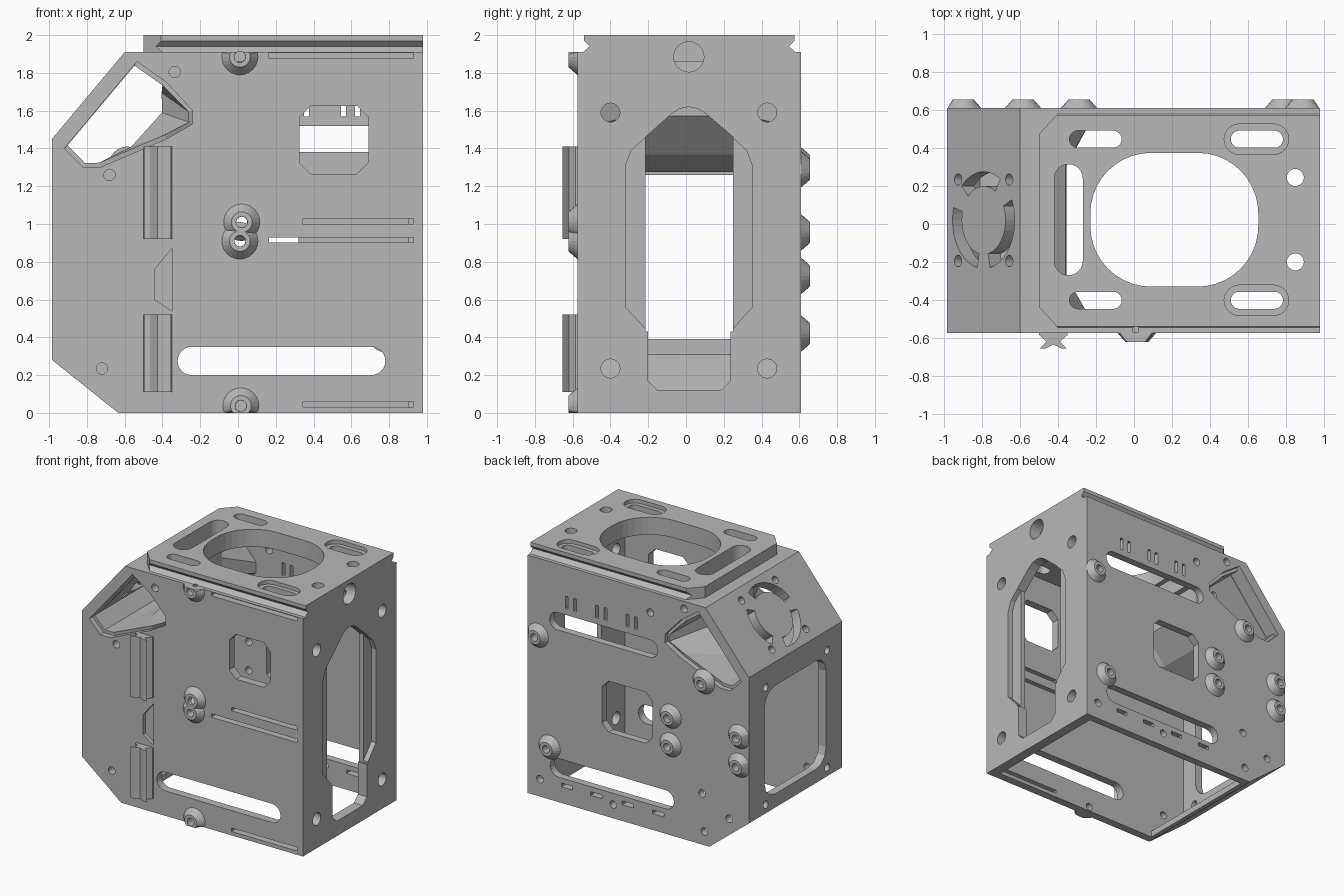
import bpy, bmesh, math
from mathutils import Vector

cube = bpy.data.objects.get("Cube")
if cube:
    bpy.data.objects.remove(cube)

grey = bpy.data.materials.new("plain grey")
grey.use_nodes = True
grey.diffuse_color = (0.48, 0.48, 0.48, 1)
grey.node_tree.nodes["Principled BSDF"].inputs["Base Color"].default_value = (0.48, 0.48, 0.48, 1)

# Drawing planes: origin, two in-plane axes and the extrusion axis
X, Y, Z = Vector((1, 0, 0)), Vector((0, 1, 0)), Vector((0, 0, 1))
O = Vector((0, 0, 0))
SLOPE_V = Vector((0.385, 0, 0.46)).normalized()
PLANES = {
    "x": (O, Y, Z, X),
    "y": (O, X, Z, Y),
    "z": (O, X, Y, Z),
    "slope": (Vector((-0.7925, 0.02, 1.68)), SLOPE_V, Y, Vector((-0.46, 0, 0.385)).normalized()),
}


def add(name, bm):
    bmesh.ops.recalc_face_normals(bm, faces=bm.faces)
    me = bpy.data.meshes.new(name)
    bm.to_mesh(me)
    bm.free()
    me.materials.append(grey)
    ob = bpy.data.objects.new(name, me)
    bpy.context.scene.collection.objects.link(ob)
    return ob


def prism(name, pts, plane, a, b):
    o, u, v, n = PLANES[plane]
    clean = []
    for p in pts:
        if not clean or math.dist(p, clean[-1]) > 1e-4:
            clean.append(p)
    if math.dist(clean[0], clean[-1]) < 1e-4:
        clean.pop()
    bm = bmesh.new()
    lo, hi = [[bm.verts.new(o + u * p[0] + v * p[1] + n * d) for p in clean] for d in (a, b)]
    bm.faces.new(lo)
    bm.faces.new(hi)
    for i in range(len(clean)):
        j = (i + 1) % len(clean)
        bm.faces.new((lo[i], lo[j], hi[j], hi[i]))
    return add(name, bm)


def rrect(u0, u1, v0, v1, r=0.0, n=6):
    corners = [(u1 - r, v1 - r), (u0 + r, v1 - r), (u0 + r, v0 + r), (u1 - r, v0 + r)]
    return [(c[0] + r * math.cos((k + i / n) * math.pi / 2), c[1] + r * math.sin((k + i / n) * math.pi / 2))
            for k, c in enumerate(corners) for i in range(n + 1)]


def slot(u0, u1, v0, v1):
    return rrect(u0, u1, v0, v1, min(u1 - u0, v1 - v0) / 2)


def disc(u, v, r=0.03):
    return rrect(u - r, u + r, v - r, v + r, r)


def arc_slot(a0, a1, r0, r1, n=12):
    ang = [math.radians(a0 + (a1 - a0) * i / n) for i in range(n + 1)]
    return [(r1 * math.cos(a), r1 * math.sin(a)) for a in ang] + \
           [(r0 * math.cos(a), r0 * math.sin(a)) for a in reversed(ang)]


# Housing block and the dovetailed lid plate
side = [(-0.985, 0.28), (-0.635, 0), (0.98, 0), (0.98, 1.91), (-0.6, 1.91), (-0.985, 1.45)]
housing = prism("housing", side, "y", -0.575, 0.61)
lid = [(-0.545, 1.88), (-0.545, 1.91), (-0.51, 1.94), (-0.54, 1.97), (-0.54, 2.0),
       (0.575, 2.0), (0.575, 1.97), (0.545, 1.94), (0.58, 1.91), (0.58, 1.88)]
plate = prism("lid_plate", lid, "x", -0.5, 0.98)

cutters = []


def cut(pts, plane, a, b):
    ob = prism("cutter", pts, plane, a, b)
    ob.hide_render = True
    cutters.append(ob)


def front(pts, depth=0.125):
    cut(pts, "y", -0.65, -0.575 + depth)


def back(pts):
    cut(pts, "y", 0.49, 0.7)


# Hollow interior, open underneath
cut([(-0.92, 0.31), (-0.6, 0.05), (-0.6, -0.05), (0.9, -0.05), (0.9, 1.86), (-0.53, 1.86), (-0.92, 1.395)],
    "y", -0.51, 0.55)

# Lid corners and openings
for y, s in ((-0.54, 1), (0.575, -1)):
    cut([(-0.55, y - s * 0.05), (-0.36, y - s * 0.05), (-0.55, y + s * 0.155)], "z", 1.91, 2.1)
for pts in (rrect(-0.23, 0.655, -0.33, 0.375, 0.32, 10), slot(-0.42, -0.27, -0.27, 0.315),
            disc(0.85, 0.245, 0.045), disc(0.85, -0.2, 0.045)):
    cut(pts, "z", 1.7, 2.1)
for y in (0.447, -0.402):
    for x in (-0.34, 0.51):
        cut(slot(x, x + 0.275, y - 0.045, y + 0.045), "z", 1.7, 2.1)
    cut(slot(0.475, 0.815, y - 0.08, y + 0.08), "z", 1.97, 2.1)

# Handle openings on both big faces
handle = [(-0.92, 1.4), (-0.535, 1.86), (-0.38, 1.75), (-0.24, 1.6), (-0.24, 1.53), (-0.38, 1.45),
          (-0.73, 1.3), (-0.82, 1.3)]
front(handle)
back(handle)

# Front face openings
front(slot(-0.32, 0.78, 0.2, 0.35))
front(rrect(0.325, 0.69, 1.265, 1.625, 0.06, 1))
for x, z in ((0.165, 1.89), (0.345, 1.015), (0.165, 0.915), (0.345, 0.045)):
    front(rrect(x, 0.93, z - 0.014, z + 0.014), 0.07)
for x, z in ((-0.335, 1.805), (-0.68, 1.26), (-0.72, 0.235)):
    front(disc(x, z))
front([(-0.35, 0.87), (-0.44, 0.76), (-0.44, 0.6), (-0.35, 0.54)], 0.03)

# Back face openings
back(slot(-0.32, 0.78, 0.2, 0.35))
back(slot(-0.175, 0.785, 1.38, 1.52))
back(rrect(-0.13, 0.32, 0.68, 1.09, 0.06, 1))
for x in (0.595, 0.325, 0.055):
    for dx in (-0.037, 0.037):
        back(rrect(x + dx - 0.013, x + dx + 0.013, 1.57, 1.67))
for x in (0.63, 0.37, 0.09, -0.18):
    back(rrect(x - 0.05, x + 0.05, 0.13, 0.16))
for x, z in ((-0.11, 1.74), (-0.41, 1.85), (-0.57, 0.41), (-0.81, 0.27), (-0.59, 0.11), (0.22, 0.11), (0.87, 0.14)):
    back(disc(x, z))

# Tall side opening with a stepped rim
outer = [(-0.32, 0.56), (-0.2, 0.43), (-0.2, 0.17), (-0.15, 0.12), (0.185, 0.12), (0.235, 0.17), (0.235, 0.43),
         (0.35, 0.56), (0.35, 1.31), (0.32, 1.39), (0.11, 1.58), (0.065, 1.61), (0.015, 1.62), (-0.035, 1.61),
         (-0.08, 1.58), (-0.29, 1.39), (-0.32, 1.31)]
cut(outer, "x", 0.94, 1.1)
cut([(max(-0.215, min(0.25, y)), z if abs(y - 0.015) < 0.23 else (0.43 if z < 1 else 1.46)) for y, z in outer],
    "x", 0.85, 1.1)
cut(disc(0.015, 1.885, 0.08), "x", 0.88, 1.1)
for y in (-0.4, 0.43):
    for z in (0.235, 1.59):
        cut(disc(y, z, 0.05), "x", 0.85, 1.1)

# Short side opening and its screw holes
cut(rrect(-0.37, 0.41, 0.39, 1.26, 0.13, 3), "x", -1.1, -0.87)
for y in (-0.385, 0.395):
    for z in (0.35, 1.29):
        cut(disc(y, z), "x", -1.1, -0.87)

# Fan vents on the sloped wall
for a0, a1 in ((58, 135), (165, 258), (282, 385)):
    cut(arc_slot(a0, a1, 0.18, 0.255), "slope", -0.12, 0.1)
for v in (-0.21, 0.21):
    for u in (-0.215, 0.215):
        cut(disc(v, u), "slope", -0.12, 0.1)

# Raised screw bosses with their through holes
front_bosses = [(0.01, 1.885), (0.02, 1.01), (0.01, 0.91), (0.015, 0.037)]
back_bosses = [(0.89, 1.29), (0.785, 0.42), (-0.29, 0.955), (-0.29, 0.725), (-0.9, 0.955), (-0.9, 0.725), (-0.585, 1.31)]


def boss(x, z, y, s):
    bm = bmesh.new()
    rings = []
    for r, d in ((0.1, -0.005), (0.055, 0.047), (0.03, 0.047), (0.03, -0.005)):
        ring = []
        for i in range(24):
            a = i * math.tau / 24
            px = max(-0.985, min(0.98, x + r * math.cos(a)))
            pz = max(0.0, min(1.91, z + r * math.sin(a)))
            ring.append(bm.verts.new((px, y + s * d, pz)))
        rings.append(ring)
    for k in range(4):
        p, q = rings[k], rings[(k + 1) % 4]
        for i in range(24):
            j = (i + 1) % 24
            bm.faces.new((p[i], p[j], q[j], q[i]))
    add("screw_boss", bm)


for x, z in front_bosses:
    boss(x, z, -0.575, -1)
    front(disc(x, z, 0.029))
for x, z in back_bosses:
    boss(x, z, 0.61, 1)
    back(disc(x, z, 0.029))

# Apply the union and the cuts, then drop the helpers
for ob in [plate] + cutters:
    m = housing.modifiers.new("cut", "BOOLEAN")
    m.operation = "UNION" if ob is plate else "DIFFERENCE"
    m.solver = "EXACT"
    m.object = ob
bpy.context.view_layer.update()
deps = bpy.context.evaluated_depsgraph_get()
done = bpy.data.meshes.new_from_object(housing.evaluated_get(deps))
housing.modifiers.clear()
housing.data = done
for ob in [plate] + cutters:
    bpy.data.objects.remove(ob)

# Handle tunnel: pinched between the two openings
inner = [(-0.535, 1.86), (-0.38, 1.75), (-0.38, 1.7), (-0.38, 1.58), (-0.55, 1.39), (-0.73, 1.3), (-0.82, 1.3), (-0.92, 1.4)]
rim = [handle[i] for i in (1, 2, 3, 4, 5, 6, 7, 0)]
bm = bmesh.new()
rows = [[bm.verts.new((x, y, z)) for x, z in pts]
        for y, pts in ((-0.53, rim), (-0.28, inner), (0.31, inner), (0.57, rim))]
for p, q in zip(rows, rows[1:]):
    for i in range(len(p) - 1):
        bm.faces.new((p[i], p[i + 1], q[i + 1], q[i]))
tunnel = add("handle_tunnel", bm)
shell = tunnel.modifiers.new("wall", "SOLIDIFY")
shell.thickness = 0.05
shell.offset = 0

# Hourglass rails on the front
rail = [(-0.5, -0.57), (-0.5, -0.585), (-0.46, -0.62), (-0.495, -0.655), (-0.465, -0.655), (-0.425, -0.635),
        (-0.385, -0.655), (-0.355, -0.655), (-0.39, -0.62), (-0.35, -0.585), (-0.35, -0.57)]
for name, z0, z1 in (("upper_rail", 0.92, 1.41), ("lower_rail", 0.11, 0.52)):
    prism(name, rail, "z", z0, z1)
